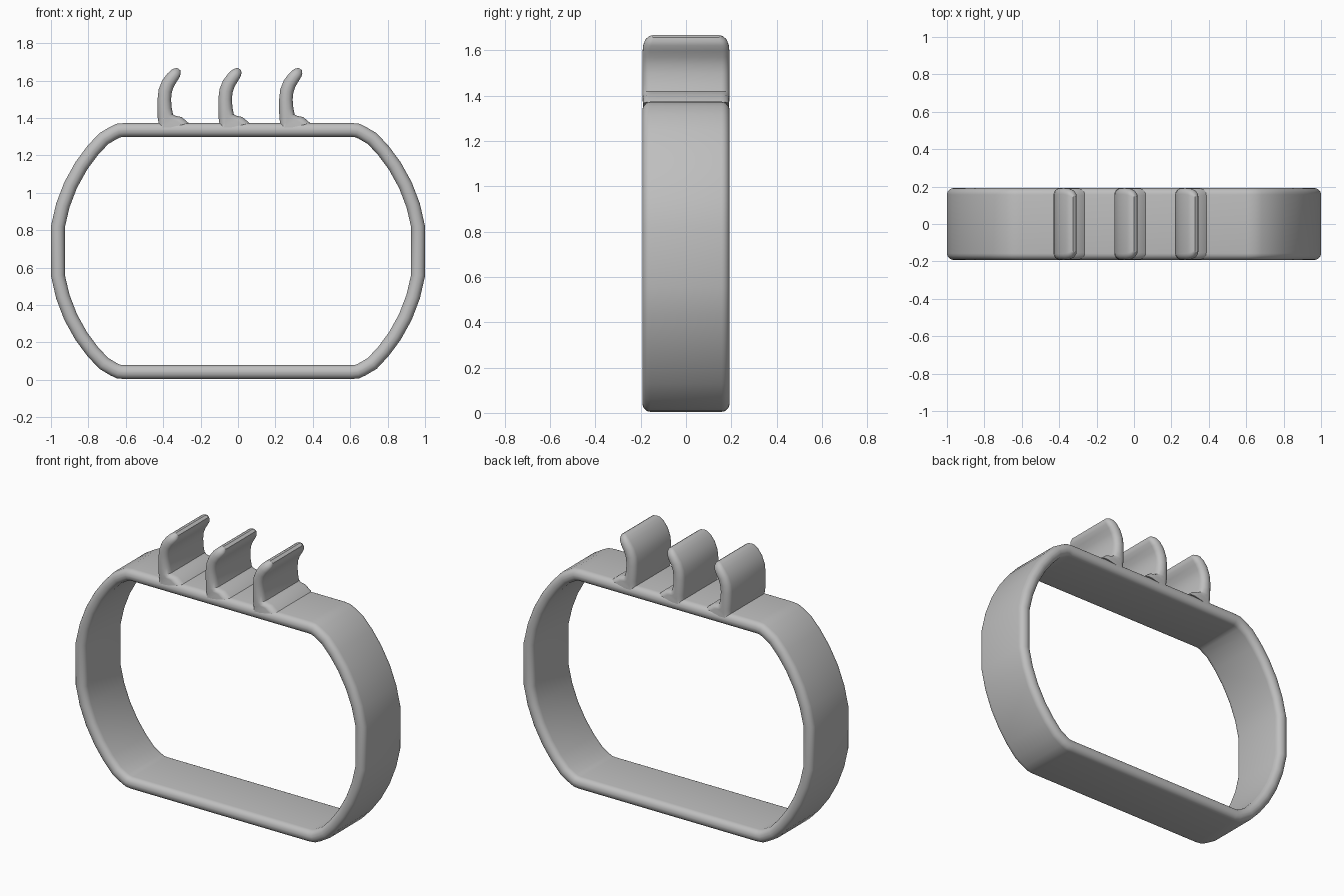
import bpy
import bmesh
from math import radians, sin, cos, pi
from mathutils import Vector

if "Cube" in bpy.data.objects:
    bpy.data.objects.remove(bpy.data.objects["Cube"], do_unlink=True)

grey = bpy.data.materials.new("soft grey")
grey.use_nodes = True
colour = (0.52, 0.52, 0.52, 1)
grey.diffuse_color = colour
grey.node_tree.nodes["Principled BSDF"].inputs["Base Color"].default_value = colour

HALF_WIDTH = 0.192
MID_Z = 0.689


def section(thick, width, steps=5):
    """Rounded strip section as (across thickness, along y) pairs."""
    r = min(0.036, thick * 0.95)
    pts = []
    for k, (sx, sy) in enumerate([(1, 1), (-1, 1), (-1, -1), (1, -1)]):
        for i in range(steps + 1):
            a = pi / 2 * (k + i / steps)
            pts.append((sx * (thick - r) + r * cos(a), sy * (width - r) + r * sin(a)))
    return pts


def sweep(name, stations, closed):
    """Sweep the strip along (x, z, half thickness, half width) stations."""
    bm = bmesh.new()
    rings = []
    n = len(stations)
    for i, (x, z, thick, width) in enumerate(stations):
        here = Vector((x, z))
        prev = Vector(stations[i - 1][:2]) if closed or i else here
        nxt = Vector(stations[(i + 1) % n][:2]) if closed or i < n - 1 else here
        d = (nxt - prev).normalized()
        stretch = 1.0
        if closed:
            stretch = 1 / max(0.8, (here - prev).normalized().dot(d))
        rings.append([bm.verts.new((x + d.y * u * stretch, v, z - d.x * u * stretch))
                      for u, v in section(thick, width)])
    count = len(rings[0])
    for i in range(n if closed else n - 1):
        a, b = rings[i], rings[(i + 1) % n]
        for j in range(count):
            k = (j + 1) % count
            bm.faces.new((a[j], a[k], b[k], b[j]))
    if not closed:
        bm.faces.new(rings[0])
        bm.faces.new(rings[-1])
    bmesh.ops.recalc_face_normals(bm, faces=bm.faces)
    mesh = bpy.data.meshes.new(name)
    bm.to_mesh(mesh)
    bm.free()
    mesh.materials.append(grey)
    obj = bpy.data.objects.new(name, mesh)
    bpy.context.collection.objects.link(obj)
    bpy.ops.object.select_all(action="DESELECT")
    obj.select_set(True)
    bpy.context.view_layer.objects.active = obj
    bpy.ops.object.shade_smooth_by_angle(angle=radians(30))
    return obj


# Band: flat top and bottom, faceted bowed ends
quarter = [(0.138 + 0.835 * cos(radians(a)), 0.835 * sin(radians(a)))
           for a in (9, 17, 25, 33, 40, 46)]
quarter += [(0.665, 0.632), (0.64, 0.644), (0.61, 0.647)]
right = [(x, -z) for x, z in reversed(quarter)] + quarter
loop = right + [(-x, -z) for x, z in right]
sweep("band", [(x, MID_Z + z, 0.037, HALF_WIDTH) for x, z in loop], True)

# Hooks: flared root, upright stem, tip curling to +x
hook = [(0.01, 1.35, 0.1, 0.19), (0.005, 1.372, 0.072, 0.19),
        (-0.008, 1.385, 0.052, 0.191), (-0.018, 1.41, 0.042, HALF_WIDTH),
        (-0.022, 1.45, 0.038, HALF_WIDTH), (-0.024, 1.50, 0.036, HALF_WIDTH),
        (-0.019, 1.545, 0.036, HALF_WIDTH), (-0.004, 1.585, 0.035, HALF_WIDTH),
        (0.018, 1.617, 0.033, 0.19), (0.036, 1.639, 0.029, 0.182),
        (0.046, 1.652, 0.022, 0.17), (0.053, 1.662, 0.010, 0.15)]
for side, x0 in (("right", -0.37), ("middle", -0.045), ("left", 0.28)):
    sweep(side + "_hook", [(x0 + x, z, t, w) for x, z, t, w in hook], False)
